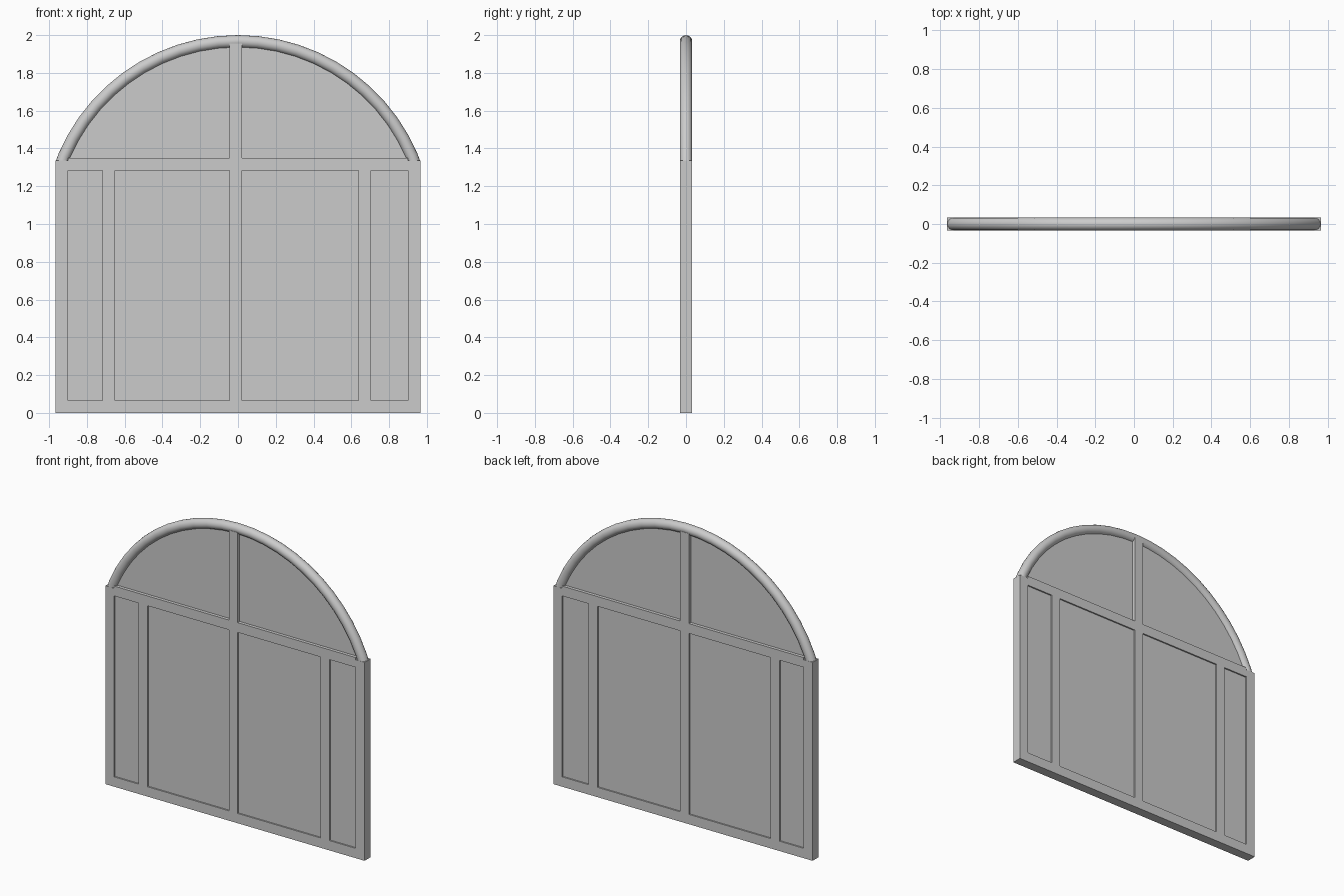
import bpy, bmesh
from math import sin, cos, pi, radians

if "Cube" in bpy.data.objects:
    bpy.data.objects.remove(bpy.data.objects["Cube"])

HALF_W, DEPTH, BAR = 0.965, 0.065, 0.066
RAIL_TOP = 1.35          # top of the transom rail
ARC_R, ARC_Z = 1.0, 0.967
TUBE_R = 0.033
MULLIONS = (-0.685, -0.0125, 0.67)


def finish(name, bm):
    bmesh.ops.recalc_face_normals(bm, faces=bm.faces)
    mesh = bpy.data.meshes.new(name)
    bm.to_mesh(mesh)
    bm.free()
    obj = bpy.data.objects.new(name, mesh)
    bpy.context.collection.objects.link(obj)
    return obj


def box(name, x0, x1, z0, z1, depth=DEPTH):
    bm = bmesh.new()
    bmesh.ops.create_cube(bm, size=1)
    for v in bm.verts:
        v.co = ((x0 + x1) / 2 + v.co.x * (x1 - x0), v.co.y * depth,
                (z0 + z1) / 2 + v.co.z * (z1 - z0))
    return finish(name, bm)


def arc_angles(limit, n):
    return [radians(limit) * (2 * i / n - 1) for i in range(n + 1)]


# rectangular frame: side stiles, rails and mullions
SHOULDER = 1.335
box("left_stile", -HALF_W, -HALF_W + BAR, 0, SHOULDER)
box("right_stile", HALF_W - BAR, HALF_W, 0, SHOULDER)
INNER = HALF_W - BAR
box("bottom_rail", -INNER, INNER, 0, BAR)
box("transom_rail", -INNER, INNER, RAIL_TOP - BAR, RAIL_TOP)
for i, x in enumerate(MULLIONS):
    box(f"mullion_{i + 1}", x - BAR / 2, x + BAR / 2, BAR, RAIL_TOP - BAR)

# lower panes, slightly recessed between the bars
edges = [-INNER] + [x + s * BAR / 2 for x in MULLIONS for s in (-1, 1)] + [INNER]
for i in range(0, len(edges), 2):
    box(f"lower_pane_{i // 2 + 1}", edges[i], edges[i + 1], BAR, RAIL_TOP - BAR, 0.046)

# upright bar inside the arch
box("arch_mullion", MULLIONS[1] - BAR / 2, MULLIONS[1] + BAR / 2, RAIL_TOP, 1.955)

# round arch moulding, swept along the arc and cut level at the shoulders
bm = bmesh.new()
SIDES = 16
rings = []
for a in arc_angles(73, 24):
    ring = []
    for k in range(SIDES):
        t = 2 * pi * k / SIDES
        r = ARC_R + TUBE_R * cos(t)
        ring.append(bm.verts.new((r * sin(a), TUBE_R * sin(t), ARC_Z + r * cos(a))))
    rings.append(ring)
for r0, r1 in zip(rings, rings[1:]):
    for k in range(SIDES):
        j = (k + 1) % SIDES
        bm.faces.new((r0[k], r0[j], r1[j], r1[k]))
bmesh.ops.bisect_plane(bm, geom=bm.verts[:] + bm.edges[:] + bm.faces[:],
                       plane_co=(0, 0, SHOULDER), plane_no=(0, 0, 1), clear_inner=True)
bmesh.ops.holes_fill(bm, edges=[e for e in bm.edges if e.is_boundary], sides=0)
arch = finish("arch_moulding", bm)
bpy.context.view_layer.objects.active = arch
arch.select_set(True)
bpy.ops.object.shade_smooth_by_angle(angle=radians(35))

# arched pane behind the moulding
bm = bmesh.new()
T = 0.022
front = [bm.verts.new((ARC_R * sin(a), -T / 2, ARC_Z + ARC_R * cos(a)))
         for a in arc_angles(67.6, 24)]
face = bm.faces.new(front)
ext = bmesh.ops.extrude_face_region(bm, geom=[face], use_keep_orig=True)
bmesh.ops.translate(bm, vec=(0, T, 0),
                    verts=[v for v in ext["geom"] if isinstance(v, bmesh.types.BMVert)])
finish("arch_pane", bm)
